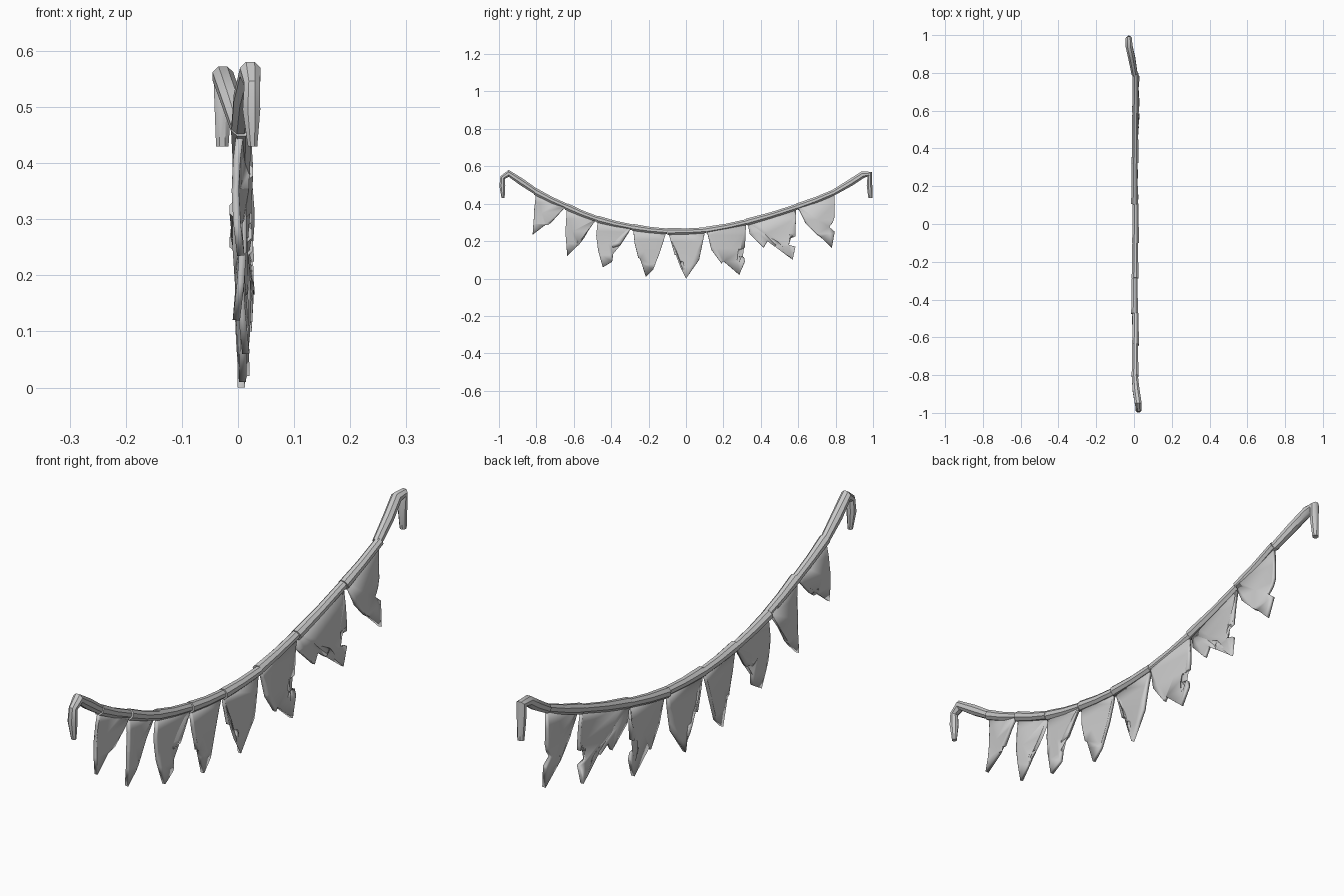
import bpy, bmesh, math
from mathutils import Vector

if "Cube" in bpy.data.objects:
    bpy.data.objects.remove(bpy.data.objects["Cube"])


def finish(name, bm):
    bmesh.ops.recalc_face_normals(bm, faces=bm.faces)
    mesh = bpy.data.meshes.new(name)
    bm.to_mesh(mesh)
    bm.free()
    obj = bpy.data.objects.new(name, mesh)
    bpy.context.collection.objects.link(obj)
    bpy.ops.object.select_all(action='DESELECT')
    bpy.context.view_layer.objects.active = obj
    obj.select_set(True)
    bpy.ops.object.shade_smooth_by_angle(angle=math.radians(40))
    return obj


def tube(name, path, sides=8):
    """Capped tube through (x, y, z, radius) points lying close to the yz plane."""
    bm = bmesh.new()
    pts = [Vector(p[:3]) for p in path]
    rings = []
    for i, p in enumerate(pts):
        before = (p - pts[i - 1]).normalized() if i else Vector()
        after = (pts[i + 1] - p).normalized() if i < len(pts) - 1 else Vector()
        side = Vector((1, 0, 0))
        up = (before + after).cross(side).normalized()
        ring = []
        for k in range(sides):
            a = 2 * math.pi * (k + 0.5) / sides
            ring.append(bm.verts.new(p + path[i][3] * (math.cos(a) * side + math.sin(a) * up)))
        rings.append(ring)
    for r, s in zip(rings, rings[1:]):
        for k in range(sides):
            n = (k + 1) % sides
            bm.faces.new((r[k], r[n], s[n], s[k]))
    bm.faces.new(rings[0])
    bm.faces.new(rings[-1])
    return finish(name, bm)


def pennant(name, left, right, torn, tip_x, bow):
    """Torn cloth hanging between two rope points, gently bowed in x."""
    bm = bmesh.new()
    outline = [left] + torn + [right]
    bm.faces.new([bm.verts.new((0, y, z)) for y, z in outline])
    bmesh.ops.triangulate(bm, faces=bm.faces)
    top, low = max(left[1], right[1]), min(p[1] for p in torn)
    for f in (0.25, 0.5, 0.75):
        bmesh.ops.bisect_plane(bm, geom=bm.verts[:] + bm.edges[:] + bm.faces[:],
                               plane_co=(0, 0, low + f * (top - low)), plane_no=(0, 0, 1))
    for v in bm.verts:
        t = (top - v.co.z) / (top - low)
        u = (v.co.y - left[0]) / (right[0] - left[0])
        v.co.x = 0.005 + (tip_x - 0.005) * t + bow * math.sin(math.pi * t) * math.cos(math.pi * u)
    obj = finish(name, bm)
    mod = obj.modifiers.new("thickness", 'SOLIDIFY')
    mod.thickness, mod.offset = 0.013, 0


# Rope points where neighbouring sleeves meet
rope = [(-.805, .465), (-.64, .385), (-.475, .318), (-.287, .274), (-.10, .252),
        (.107, .258), (.325, .302), (.593, .383), (.797, .463)]

# Sleeves, each slightly fuller at one end so the joints show
for i, (a, b) in enumerate(zip(rope, rope[1:])):
    mid = ((a[0] + b[0]) / 2, (a[1] + b[1]) / 2 - 0.003)
    shift = 0.003 * math.sin(i * 2.1)
    tube(f"sleeve_{i + 1}", [(.006 + shift, *a, .020), (.006 + shift, *mid, .0175),
                             (.006 + shift, b[0], b[1], .0165)])

# Knotted rope ends with hanging tails
tube("rope_end_front", [(.004, -.80, .463, .017), (.011, -.88, .517, .020), (.022, -.948, .562, .020),
                        (.025, -.98, .540, .015), (.024, -.982, .495, .017), (.026, -.978, .43, .009)])
tube("rope_end_back", [(.004, .79, .460, .017), (-.012, .88, .513, .020), (-.027, .945, .555, .020),
                       (-.027, .982, .558, .018), (-.027, .981, .50, .016), (-.028, .986, .43, .012)])

# Torn outlines below the rope, running from -y to +y: (outline, tip x, bow)
flags = [
    ([(-.81, .37), (-.82, .235), (-.755, .285), (-.75, .31), (-.72, .30)], .005, -.010),
    ([(-.645, .25), (-.635, .12), (-.59, .165), (-.58, .20), (-.55, .22)], -.003, .008),
    ([(-.48, .23), (-.47, .15), (-.445, .06), (-.395, .09), (-.39, .13), (-.42, .135),
      (-.415, .185), (-.39, .165), (-.355, .175)], .014, -.006),
    ([(-.275, .19), (-.255, .11), (-.245, .105), (-.215, .01), (-.175, .05), (-.14, .14)], .008, .006),
    ([(-.06, .125), (-.045, .13), (-.035, .095), (-.015, .09), (0, 0), (.07, .10)], .006, -.006),
    ([(.135, .155), (.19, .08), (.20, .093), (.285, .02), (.315, .09), (.31, .115),
      (.275, .12), (.28, .15), (.315, .165)], .014, .008),
    ([(.34, .24), (.415, .165), (.435, .20), (.475, .17), (.495, .195), (.57, .10),
      (.585, .17), (.55, .18), (.555, .215), (.585, .225)], .018, -.010),
    ([(.64, .295), (.70, .235), (.71, .258), (.72, .222), (.78, .165), (.795, .25),
      (.765, .275), (.785, .30), (.795, .33)], .024, .010),
]
for i, (torn, tip_x, bow) in enumerate(flags):
    pennant(f"pennant_{i + 1}", (rope[i][0] + .004, rope[i][1]),
            (rope[i + 1][0] - .004, rope[i + 1][1]), torn, tip_x, bow)
